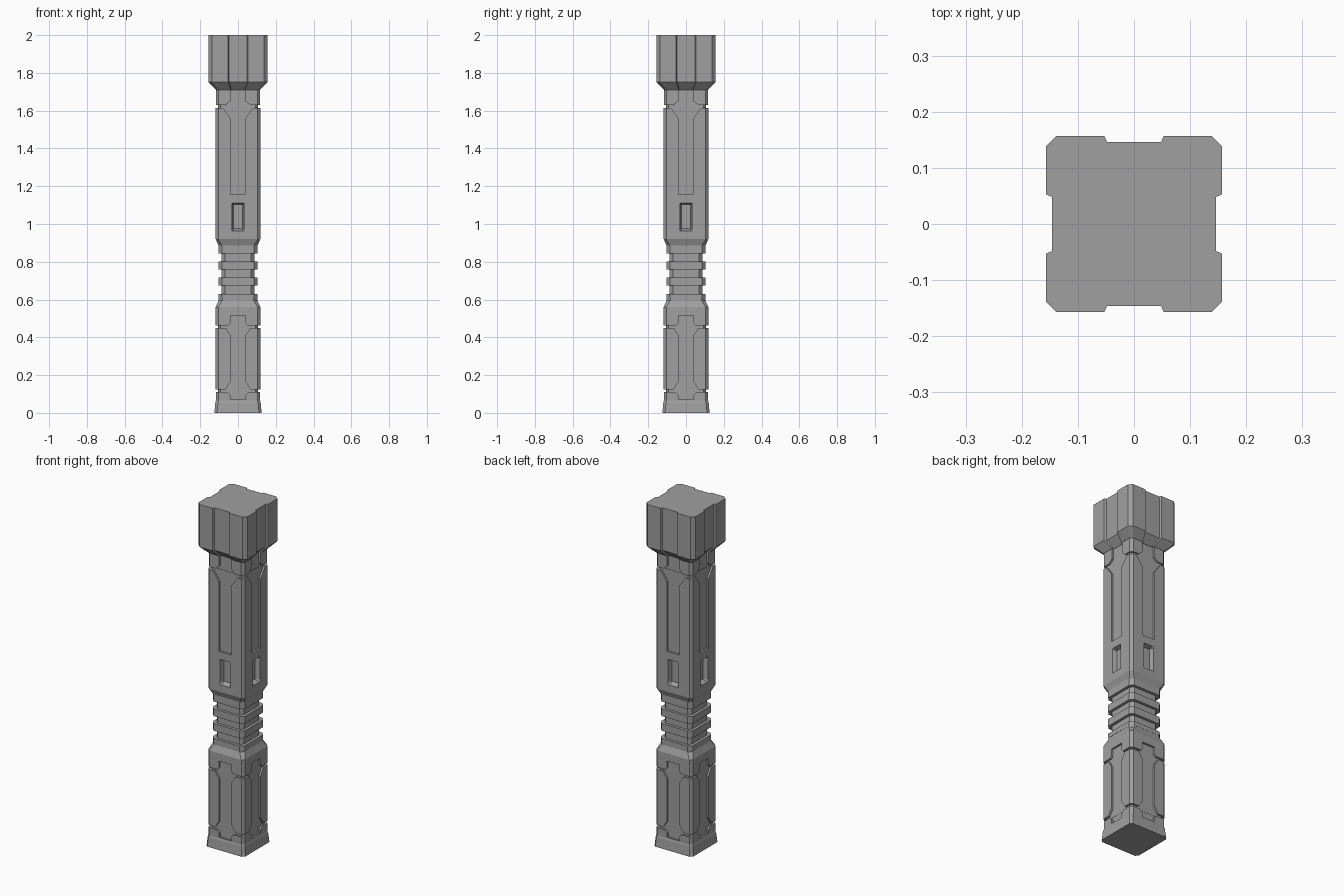
import bpy, bmesh, math
from mathutils import Matrix

cube = bpy.data.objects.get("Cube")
if cube:
    bpy.data.objects.remove(cube, do_unlink=True)

gray = bpy.data.materials.new("stone gray")
gray.use_nodes = True
color = (0.35, 0.35, 0.35, 1)
gray.diffuse_color = color
gray.node_tree.nodes["Principled BSDF"].inputs["Base Color"].default_value = color


def section(z, r, c, w=0.03, d=0.0, s=0.0):
    """Square of half width r, corners cut by c, each side with a channel
    of half width w, depth d and wall slant s."""
    side = [(-r + c, -r), (-w - s, -r), (-w, -r + d),
            (w, -r + d), (w + s, -r), (r - c, -r)]
    pts = []
    for x, y in side * 1:
        pts.append((x, y))
    ring = []
    for k in range(4):
        a = round(math.cos(k * math.pi / 2))
        b = round(math.sin(k * math.pi / 2))
        ring += [(x * a - y * b, x * b + y * a, z) for x, y in pts]
    return ring


def loft(name, rows):
    """Skin the sections from bottom to top and close both ends."""
    bm = bmesh.new()
    rings = [[bm.verts.new(p) for p in section(*row)] for row in rows]
    n = len(rings[0])
    for low, high in zip(rings, rings[1:]):
        for i in range(n):
            j = (i + 1) % n
            bm.faces.new((low[i], low[j], high[j], high[i]))
    bm.faces.new(rings[0][::-1])
    bm.faces.new(rings[-1])
    bmesh.ops.remove_doubles(bm, verts=bm.verts, dist=1e-5)
    bmesh.ops.dissolve_degenerate(bm, edges=bm.edges, dist=1e-5)
    bmesh.ops.recalc_face_normals(bm, faces=bm.faces)
    mesh = bpy.data.meshes.new(name)
    bm.to_mesh(mesh)
    bm.free()
    mesh.materials.append(gray)
    obj = bpy.data.objects.new(name, mesh)
    bpy.context.collection.objects.link(obj)


C, D, W = 0.014, 0.011, 0.04    # corner cut, channel depth, channel half width

# Foot and lower shaft with channels between raised corner panels
loft("lower_shaft", [
    (0, .125, C), (.055, .12, C), (.065, .117, C, W),
    (.07, .117, C, W), (.07, .117, C, W, D),
    (.095, .117, C, W, D), (.11, .117, C, .055, D),
    (.11, .107, C, .055), (.125, .107, C, .065),
    (.125, .118, C, .065, D), (.165, .118, C, W, D),
    (.41, .118, C, W, D), (.45, .118, C, .065, D),
    (.45, .107, C, .065), (.463, .107, C, .05),
    (.463, .118, C, .05, D), (.475, .118, C, W, D),
    (.515, .118, C, W, D), (.515, .118, C, W),
    (.56, .118, C, W), (.595, .103, .02, W), (.61, .103, .02, W)])

# Ribbed neck: a slim core stacked with wider rings
loft("neck_core", [(.6, .088, .018), (.88, .088, .018)])
for i, (low, high) in enumerate([(.605, .63), (.675, .717), (.76, .802), (.845, .89)]):
    loft(f"neck_ring_{i + 1}", [(low, .104, .02), (high, .104, .02)])

# Upper shaft with slots, long channels and a groove under the head
SLOT, SD = 0.025, 0.025
loft("upper_shaft", [
    (.885, .103, .018, SLOT), (.92, .118, C, SLOT),
    (.963, .118, C, SLOT, 0, .008), (.975, .118, C, SLOT, SD, .008),
    (1.103, .118, C, SLOT, SD, .008), (1.11, .118, C, SLOT, 0, .008),
    (1.155, .118, C, W), (1.155, .118, C, W, D),
    (1.56, .118, C, W, D), (1.615, .118, C, .08, D),
    (1.615, .107, C, .08), (1.63, .107, C, .065),
    (1.63, .116, C, .065, D), (1.65, .116, C, W, D),
    (1.72, .116, C, W, D)])

# Flared head with a shallow channel on every side
loft("head", [
    (1.71, .117, C, .033, D, .004), (1.752, .157, .019, .048, D, .005),
    (2, .157, .019, .048, D, .005)])
